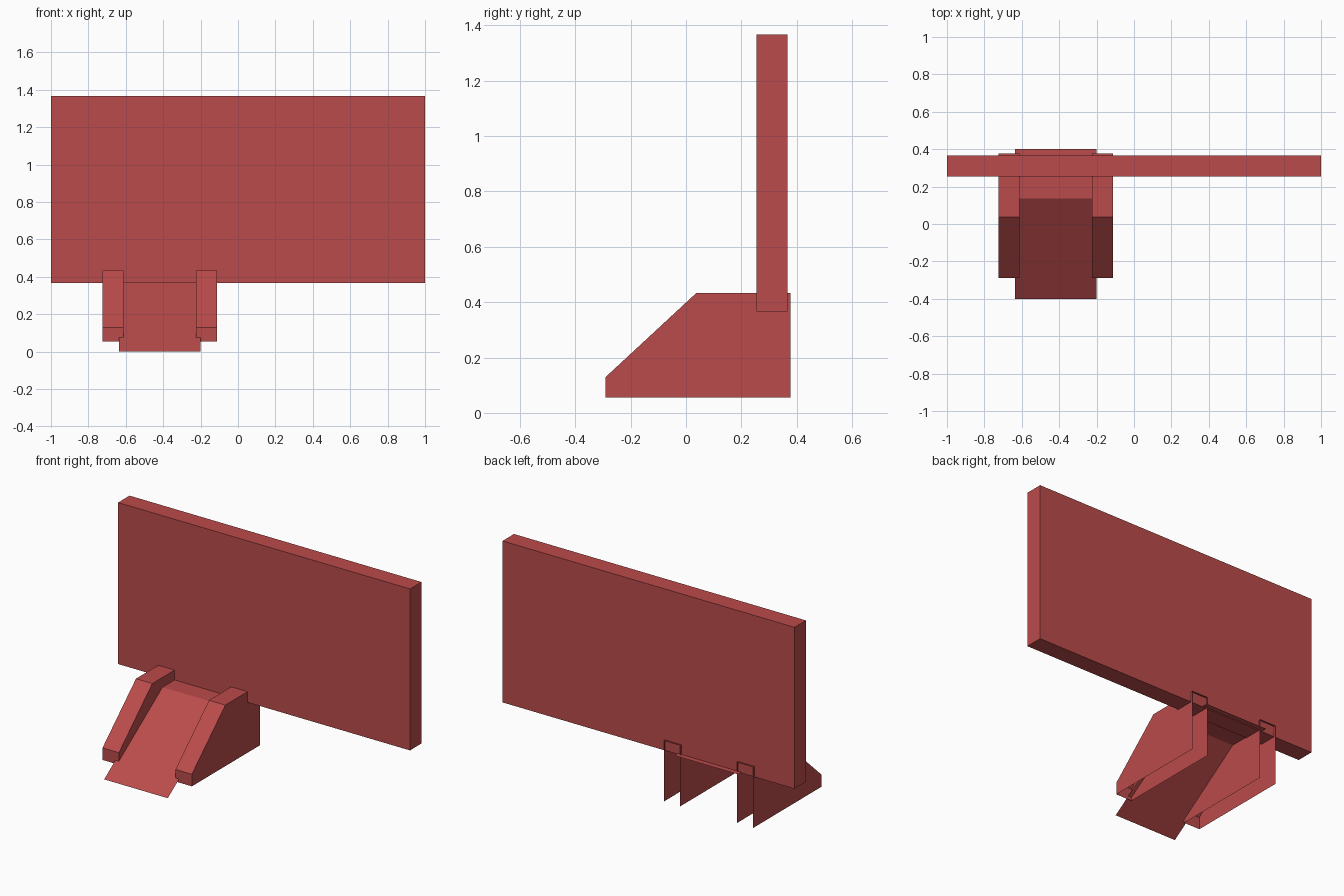
import bpy
import bmesh
from mathutils import Vector

cube = bpy.data.objects.get("Cube")
if cube:
    bpy.data.objects.remove(cube, do_unlink=True)

red = bpy.data.materials.new("brick_red")
red.use_nodes = True
color = (0.5, 0.07, 0.07, 1)
red.diffuse_color = color
red.node_tree.nodes["Principled BSDF"].inputs["Base Color"].default_value = color


def finish(name, bm):
    mesh = bpy.data.meshes.new(name)
    bm.to_mesh(mesh)
    bm.free()
    mesh.materials.append(red)
    obj = bpy.data.objects.new(name, mesh)
    bpy.context.collection.objects.link(obj)
    return obj


def sweep(name, profile, x0, x1, walls=False):
    """Sheet swept along x from an open y-z profile, optionally with side walls."""
    bm = bmesh.new()
    near = [bm.verts.new((x0, y, z)) for y, z in profile]
    far = [bm.verts.new((x1, y, z)) for y, z in profile]
    for i in range(len(profile) - 1):
        bm.faces.new((near[i], far[i], far[i + 1], near[i + 1]))
    if walls:
        bm.faces.new(near)
        bm.faces.new(far[::-1])
    bm.normal_update()
    return finish(name, bm)


# Upright board
bm = bmesh.new()
bmesh.ops.create_cube(bm, size=1)
bmesh.ops.scale(bm, verts=bm.verts, vec=(2, 0.112, 1))
bmesh.ops.translate(bm, verts=bm.verts, vec=Vector((0, 0.311, 0.867)))
finish("board", bm)

# Side rails: hollow, open at the bottom and back
rail = [(-0.29, 0.055), (-0.29, 0.13), (0.037, 0.433), (0.378, 0.433), (0.378, 0.055)]


def add_rail(name, x0, x1):
    obj = sweep(name, rail, x0, x1, walls=True)
    bm = bmesh.new()
    bm.from_mesh(obj.data)
    back = [f for f in bm.faces if f.normal.y > 0.9 or f.normal.y < -0.9
            and f.calc_center_median().y > 0]
    bmesh.ops.delete(bm, geom=back, context='FACES_ONLY')
    bm.to_mesh(obj.data)
    bm.free()


add_rail("right_rail", -0.725, -0.613)
add_rail("left_rail", -0.225, -0.113)

# Thin ramp sheet with a flat landing
sweep("ramp", [(-0.4, 0), (0.137, 0.372), (0.4, 0.372)], -0.637, -0.201)
